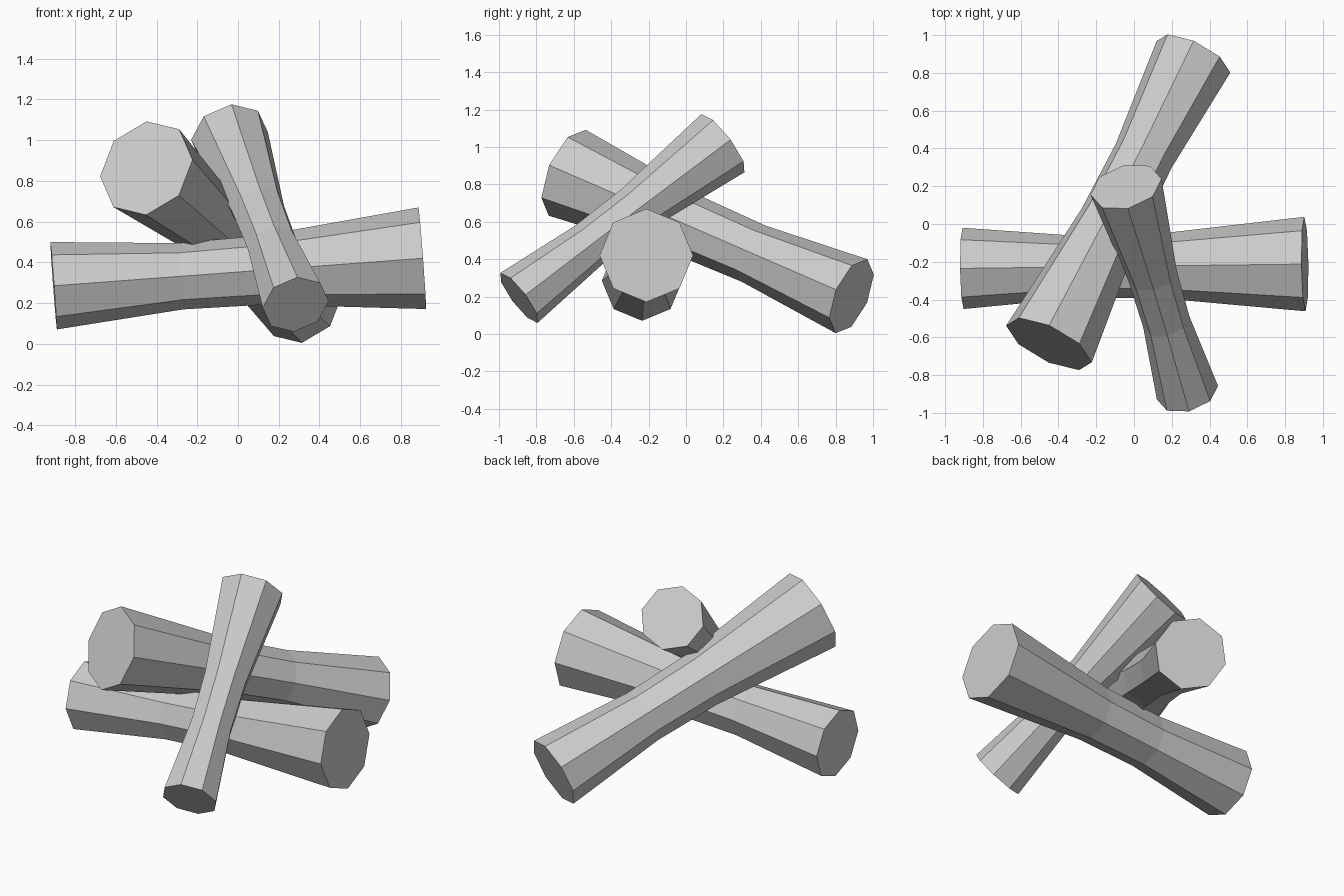
import bpy, bmesh
from math import cos, sin, radians, tau
from mathutils import Vector

if "Cube" in bpy.data.objects:
    bpy.data.objects.remove(bpy.data.objects["Cube"])

SIDES = 8
# log profile: (fraction along the axis, radius) from thin end to thick end
PROFILE = [(0.0, 0.215), (0.345, 0.163), (0.57, 0.17), (1.0, 0.25)]


def log(name, thin_end, thick_end, scale=1.0, roll=0.0):
    a, b = Vector(thin_end), Vector(thick_end)
    axis = (b - a).normalized()
    side = axis.cross(Vector((0, 0, 1))).normalized()
    up = side.cross(axis)
    bm = bmesh.new()
    rings = []
    for t, r in PROFILE:
        centre = a.lerp(b, t)
        ring = []
        for i in range(SIDES):
            ang = radians(roll) + tau * i / SIDES
            ring.append(bm.verts.new(centre + r * scale * (cos(ang) * up + sin(ang) * side)))
        rings.append(ring)
    for low, high in zip(rings, rings[1:]):
        for i in range(SIDES):
            j = (i + 1) % SIDES
            bm.faces.new((low[i], low[j], high[j], high[i]))
    # flat sawn ends
    bm.faces.new(rings[0])
    bm.faces.new(rings[-1])
    bmesh.ops.recalc_face_normals(bm, faces=bm.faces[:])
    mesh = bpy.data.meshes.new(name)
    bm.to_mesh(mesh)
    bm.free()
    obj = bpy.data.objects.new(name, mesh)
    bpy.context.collection.objects.link(obj)
    return obj


# log lying across the front
log("cross_log", (-0.905, -0.235, 0.285), (0.905, -0.212, 0.42))
# log sloping from high front left to low back right
log("sloping_log", (0.315, 0.885, 0.202), (-0.45, -0.635, 0.862), roll=10)
# smaller log leaning on top of the others
log("leaning_log", (0.283, -0.893, 0.193), (-0.042, 0.197, 1.02), scale=0.775, roll=-7)
